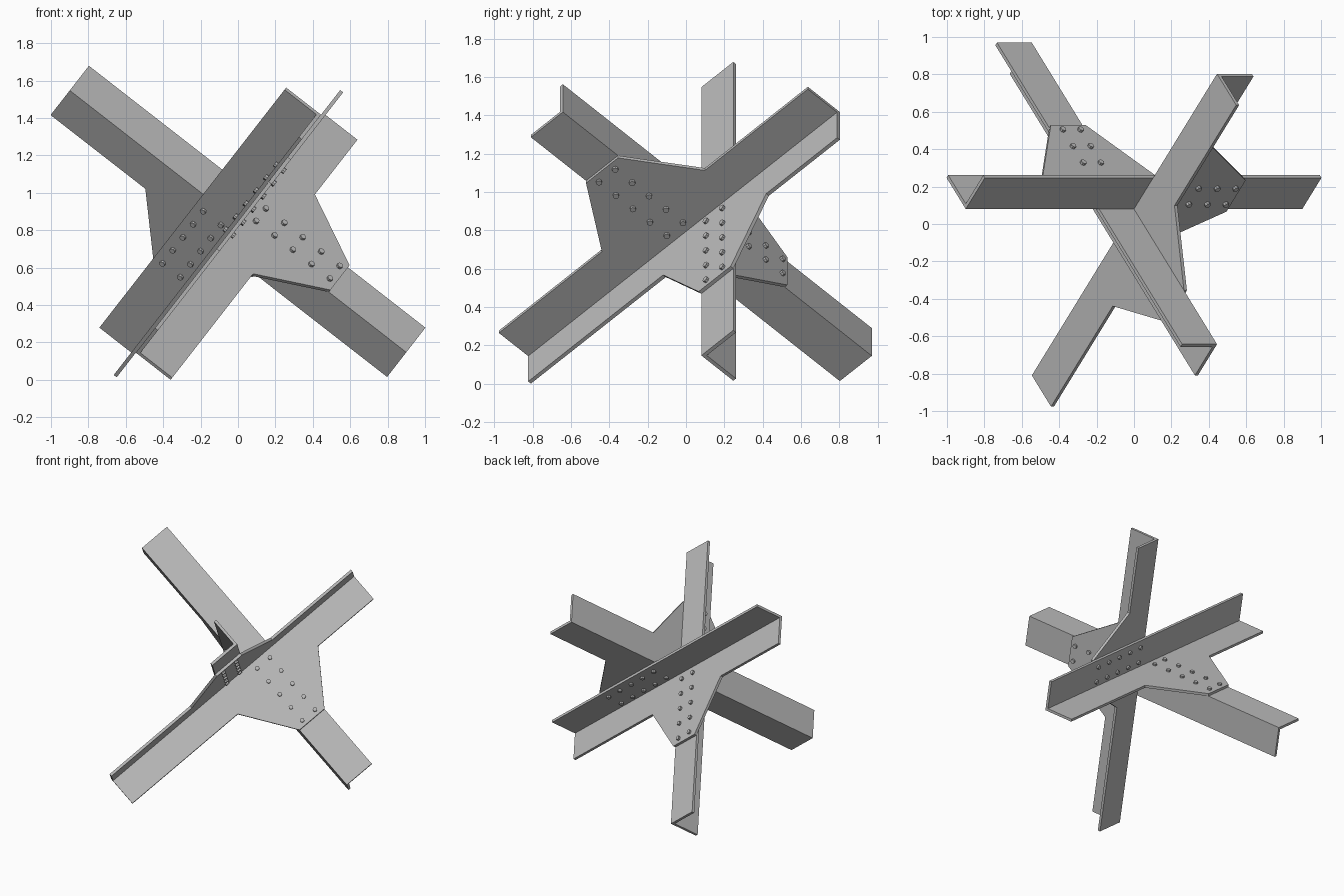
import bpy, bmesh
from mathutils import Vector, Matrix

if "Cube" in bpy.data.objects:
    bpy.data.objects.remove(bpy.data.objects["Cube"])

# One steel colour for everything
steel = bpy.data.materials.new("grey_steel")
steel.use_nodes = True
steel.diffuse_color = (0.5, 0.5, 0.5, 1)
steel.node_tree.nodes["Principled BSDF"].inputs["Base Color"].default_value = (0.5, 0.5, 0.5, 1)

# Tilted frame: three perpendicular beam axes meeting at the centre
CENTRE = Vector((0, 0.08, 0.847))
A = Vector((0.789, 0, -0.614)).normalized()
side = Vector((-A.z, 0, A.x))
B = (side + Vector((0, 1, 0))).normalized()
C = A.cross(B)

WIDTH = 0.236      # flange width
THICK = 0.02       # steel thickness
HALF = 1.14        # half of a beam's length
REACH = 0.615      # how far a gusset runs along its beam
SPREAD = 0.38      # half of a gusset's wide edge


def finish(name, bm):
    bmesh.ops.recalc_face_normals(bm, faces=bm.faces)
    mesh = bpy.data.meshes.new(name)
    bm.to_mesh(mesh)
    bm.free()
    mesh.materials.append(steel)
    obj = bpy.data.objects.new(name, mesh)
    bpy.context.collection.objects.link(obj)
    return obj


def prism(name, points, depth):
    """Extrude a flat outline by the vector depth."""
    bm = bmesh.new()
    face = bm.faces.new([bm.verts.new(CENTRE + p) for p in points])
    ext = bmesh.ops.extrude_face_region(bm, geom=[face])
    moved = [g for g in ext["geom"] if isinstance(g, bmesh.types.BMVert)]
    bmesh.ops.translate(bm, verts=moved, vec=depth)
    return finish(name, bm)


def angle_beam(name, axis, f, g, shift):
    """L-section beam with flanges towards f and g."""
    outline = [(0, 0), (WIDTH, 0), (WIDTH, THICK), (THICK, THICK), (THICK, WIDTH), (0, WIDTH)]
    prism(name, [axis * (shift - HALF) + f * u + g * v for u, v in outline], axis * 2 * HALF)


def gusset(name, along, across, normal):
    """Tapered plate running out along a beam, with two rows of rivets."""
    mid = WIDTH / 2
    outline = [(WIDTH, mid - SPREAD), (REACH, 0), (REACH, WIDTH), (WIDTH, mid + SPREAD)]
    prism(name + "_gusset", [along * u + across * v for u, v in outline], normal * THICK)

    turn = Matrix((along, normal.cross(along), normal)).transposed().to_4x4()
    bm = bmesh.new()
    for k in range(5):
        for row in (0.06, 0.18):
            spot = CENTRE + along * (0.075 + 0.125 * k) + across * row
            bmesh.ops.create_cone(bm, cap_ends=True, segments=8, radius1=0.016, radius2=0.016,
                                  depth=2 * (THICK + 0.015), matrix=Matrix.Translation(spot) @ turn)
    finish(name + "_rivets", bm)


# Three angle beams, back corners meeting at the centre
angle_beam("cross_beam", A, B, -C, 0)
angle_beam("rising_beam", B, C, A, -WIDTH / 2)
angle_beam("falling_beam", C, -A, -B, -WIDTH / 2)

# Gussets tying each pair of beams
gusset("right", A, B, C)
gusset("back", -C, -A, B)
gusset("upper", C, -B, A)
